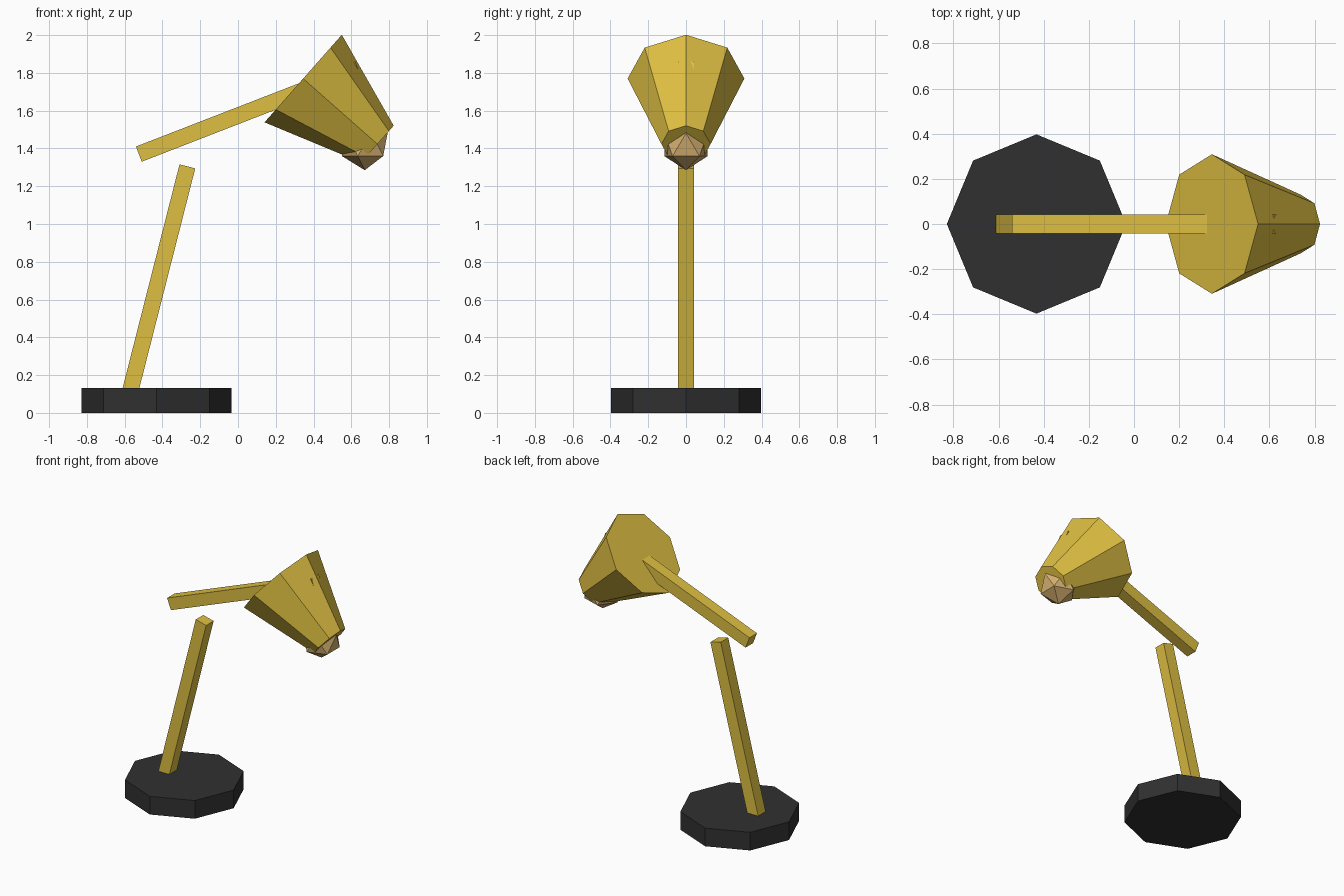
import bpy
from math import radians, pi
from mathutils import Vector

if "Cube" in bpy.data.objects:
    bpy.data.objects.remove(bpy.data.objects["Cube"])


def material(name, rgb):
    m = bpy.data.materials.new(name)
    m.diffuse_color = (*rgb, 1)
    m.use_nodes = True
    m.node_tree.nodes["Principled BSDF"].inputs["Base Color"].default_value = m.diffuse_color
    return m


YELLOW = material("mustard_yellow", (0.73, 0.52, 0.055))
BLACK = material("soft_black", (0.03, 0.03, 0.03))
TAN = material("warm_tan", (0.66, 0.43, 0.16))


def finish(name, mat):
    ob = bpy.context.object
    ob.name = name
    ob.data.materials.append(mat)
    return ob


def bar(name, start, end, width):
    """Square bar running between two points in the x-z plane."""
    a, b = Vector(start), Vector(end)
    d = b - a
    bpy.ops.mesh.primitive_cube_add(size=1, location=(a + b) / 2)
    ob = finish(name, YELLOW)
    ob.scale = (width, width, d.length)
    ob.rotation_euler = (0, Vector((0, 0, 1)).angle(d), 0)
    return ob


# Octagonal base with corners on the axes
bpy.ops.mesh.primitive_cylinder_add(vertices=8, radius=0.397, depth=0.132,
                                    location=(-0.432, 0, 0.066))
finish("base", BLACK)

# Two straight arm sections
bar("lower_arm", (-0.575, 0, 0.098), (-0.268, 0, 1.305), 0.086)
bar("upper_arm", (-0.525, 0, 1.37), (0.635, 0, 1.82), 0.086)

# Eight-sided tapered shade, closed at both ends
wide, narrow = Vector((0.345, 0, 1.77)), Vector((0.738, 0, 1.423))
axis = narrow - wide
bpy.ops.mesh.primitive_cone_add(vertices=8, radius1=0.309, radius2=0.13,
                                depth=axis.length, location=(wide + narrow) / 2)
shade = finish("shade", YELLOW)
shade.rotation_euler = (0, Vector((0, 0, 1)).angle(axis), 0)

# Faceted bulb poking out of the narrow end
bpy.ops.mesh.primitive_ico_sphere_add(subdivisions=1, radius=0.135,
                                      location=(0.671, 0, 1.42))
finish("bulb", TAN)
